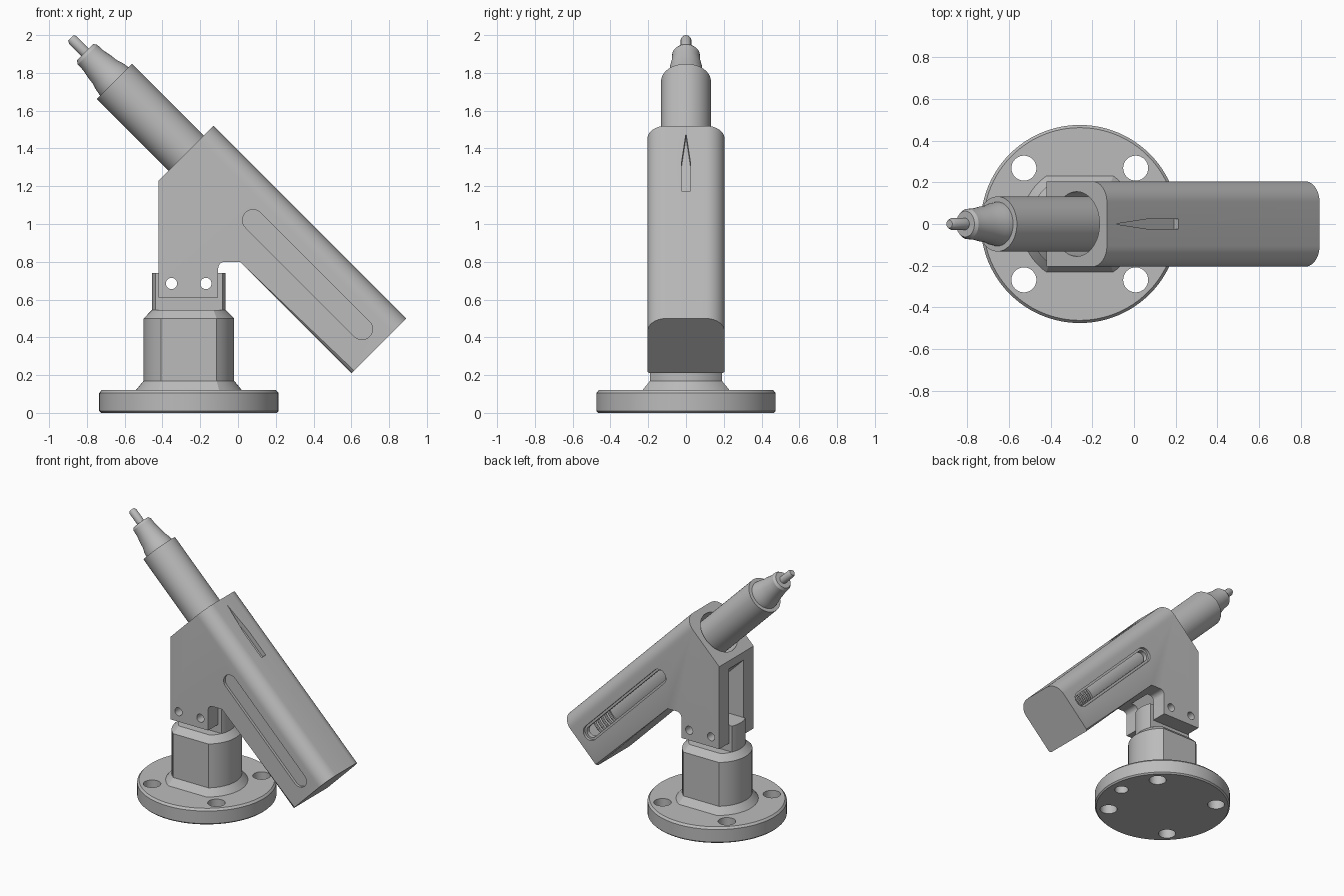
import bpy, bmesh
from math import pi, sin, cos, asin, sqrt
from mathutils import Matrix, Vector

cube = bpy.data.objects.get("Cube")
if cube:
    bpy.data.objects.remove(cube, do_unlink=True)

grey = bpy.data.materials.new("plain_grey")
grey.use_nodes = True
COLOUR = (0.5, 0.5, 0.5, 1)
grey.diffuse_color = COLOUR
grey.node_tree.nodes["Principled BSDF"].inputs["Base Color"].default_value = COLOUR

BASE_X = -0.26
UPRIGHT = Matrix.Translation((BASE_X, 0, 0))
# Tilted frame: local z runs up the barrel axis, local x points out of its top
S = sqrt(0.5)
TILT = Matrix(((S, 0, -S, 0.55), (0, 1, 0, 0), (S, 0, S, 0.55), (0, 0, 0, 1)))


def finish(name, bm, matrix=Matrix()):
    bm.transform(matrix)
    bmesh.ops.recalc_face_normals(bm, faces=bm.faces)
    mesh = bpy.data.meshes.new(name)
    bm.to_mesh(mesh)
    bm.free()
    mesh.materials.append(grey)
    obj = bpy.data.objects.new(name, mesh)
    bpy.context.collection.objects.link(obj)
    return obj


def loft(name, rings, matrix=Matrix()):
    """Join closed rings of points with quads and cap both ends."""
    bm = bmesh.new()
    rows = [[bm.verts.new(p) for p in ring] for ring in rings]
    n = len(rows[0])
    for a, b in zip(rows, rows[1:]):
        for i in range(n):
            j = (i + 1) % n
            bm.faces.new((a[i], a[j], b[j], b[i]))
    bm.faces.new(rows[0])
    bm.faces.new(rows[-1])
    return finish(name, bm, matrix)


def lathe(name, profile, matrix=Matrix(), n=64):
    return loft(name, [[(r * cos(2 * pi * i / n), r * sin(2 * pi * i / n), z)
                        for i in range(n)] for r, z in profile], matrix)


def prism(name, points, y0, y1, matrix=Matrix()):
    return loft(name, [[(x, y, z) for x, z in points] for y in (y0, y1)], matrix)


def flat_sided(name, layers, n=16):
    """Round column with two flats; layers are (radius, half depth, height)."""
    rings = []
    for r, h, z in layers:
        a = asin(h / r)
        angles = [-a + 2 * a * i / n for i in range(n + 1)]
        angles += [t + pi for t in angles]
        rings.append([(r * cos(t), r * sin(t), z) for t in angles])
    return loft(name, rings, UPRIGHT)


def stadium(r, low, high, n=16):
    top = [(r * cos(pi * i / n), high + r * sin(pi * i / n)) for i in range(n + 1)]
    return top + [(-x, low + high - z) for x, z in top]


def cut(obj, cutters):
    for c in cutters:
        mod = obj.modifiers.new("cut", 'BOOLEAN')
        mod.operation, mod.solver, mod.object = 'DIFFERENCE', 'EXACT', c
    graph = bpy.context.evaluated_depsgraph_get()
    mesh = bpy.data.meshes.new_from_object(obj.evaluated_get(graph))
    obj.modifiers.clear()
    obj.data = mesh


helpers = []


def helper(obj):
    obj.hide_render = True
    helpers.append(obj)
    return obj


# Base disc with four bolt holes and one blind hole underneath
disc = lathe("base_disc", [(0.465, 0), (0.475, 0.01), (0.475, 0.105), (0.462, 0.12)], UPRIGHT, 96)
bolts = [helper(lathe("bolt_cutter", [(0.06, -0.1), (0.06, 0.3)],
                      Matrix.Translation((BASE_X + sx * 0.268, sy * 0.268, 0)), 32))
         for sx in (-1, 1) for sy in (-1, 1)]
blind = helper(lathe("blind_cutter", [(0.048, -0.1), (0.048, 0.06)],
                     Matrix.Translation((BASE_X + 0.375, 0, 0)), 32))
cut(disc, bolts + [blind])

# Pedestal with flared foot, and the neck that fits between the cheeks
pedestal = flat_sided("pedestal", [(0.285, 0.235, 0.115), (0.24, 0.19, 0.17),
                                   (0.24, 0.19, 0.5), (0.195, 0.145, 0.545)])
neck = flat_sided("neck", [(0.195, 0.08, 0.54), (0.195, 0.08, 0.74)])

# Barrel housing and its bracket, from one side outline
fillet = [(-0.105 + 0.035 * (1 - cos(t)), 0.765 + 0.035 * sin(t))
          for t in [pi / 2 * i / 6 for i in range(7)]]
outline = [(-0.42, 0.61), (-0.105, 0.61)] + fillet + [
    (0.01, 0.80), (0.6, 0.21), (0.89, 0.50), (-0.13, 1.52), (-0.42, 1.23)]
housing = prism("barrel_housing", outline, -0.205, 0.205)
bm = bmesh.new()
bm.from_mesh(housing.data)


def round_edges(total, radius, segments):
    """Round the long edges lying on the line x + z = total."""
    edges = [e for e in bm.edges
             if all(abs(v.co.x + v.co.z - total) < 0.005 for v in e.verts)
             and abs(e.verts[0].co.y - e.verts[1].co.y) < 0.001]
    bmesh.ops.bevel(bm, geom=edges, offset=radius, segments=segments,
                    profile=0.5, affect='EDGES')


round_edges(1.39, 0.1, 10)
round_edges(0.81, 0.02, 4)
bm.to_mesh(housing.data)
bm.free()

# Pin holes through cheeks and neck
pins = [helper(lathe("pin_cutter", [(0.03, -0.5), (0.03, 0.5)],
                     Matrix.Translation((x, 0, 0.685)) @ Matrix.Rotation(pi / 2, 4, 'X'), 24))
        for x in (-0.352, -0.17)]
cut(neck, pins)

# Housing cuts: bore, fork gap, side slots with a stepped rim, sight groove
bore = lathe("bore_cutter", [(0.155, -0.22), (0.155, 1.4)], TILT)
gap = prism("gap_cutter", [(-0.6, 0.5), (0, 0.5), (0, 0.75), (-0.6, 1.35)], -0.086, 0.086)
slot = prism("slot_cutter", stadium(0.04, -0.15, 0.665), -0.4, 0.4, TILT)
rims = [prism("rim_cutter", stadium(0.056, -0.15, 0.665), s * 0.185, s * 0.4, TILT)
        for s in (-1, 1)]
groove = loft("groove_cutter", [[(x, y, z) for y, z in (
    (0, 1.11), (0.025, 0.88), (0.025, 0.68), (-0.025, 0.68), (-0.025, 0.88))]
    for x in (0.172, 0.3)], TILT)
cut(housing, pins + [helper(c) for c in [bore, gap, slot, groove] + rims])

# Sliding rod with stepped nose and tip pin
rod = lathe("rod", [(0.132, 0.05), (0.132, 1.704), (0.106, 1.704), (0.1, 1.74),
                    (0.089, 1.775), (0.085, 1.81), (0.075, 1.86), (0.073, 1.905),
                    (0.062, 1.922), (0.028, 1.922), (0.028, 2.015), (0.02, 2.03)], TILT)

# Spring coils behind the rod
coils = []
for k in range(5):
    rings = 32
    bm = bmesh.new()
    rows = []
    for i in range(rings):
        a = 2 * pi * i / rings
        rows.append([bm.verts.new(((0.125 + 0.01 * cos(b)) * cos(a),
                                   (0.125 + 0.01 * cos(b)) * sin(a),
                                   0.025 - 0.04 * k + 0.01 * sin(b)))
                     for b in [2 * pi * j / 8 for j in range(8)]])
    for i in range(rings):
        p, q = rows[i], rows[(i + 1) % rings]
        for j in range(8):
            m = (j + 1) % 8
            bm.faces.new((p[j], p[m], q[m], q[j]))
    coils.append(finish("spring_coil", bm, TILT))

for c in helpers:
    bpy.data.objects.remove(c, do_unlink=True)

# Smooth curved surfaces, keep sharp edges
bpy.ops.object.select_all(action='DESELECT')
for obj in [disc, pedestal, neck, housing, rod] + coils:
    obj.select_set(True)
    bpy.context.view_layer.objects.active = obj
bpy.ops.object.shade_smooth_by_angle(angle=0.5)
